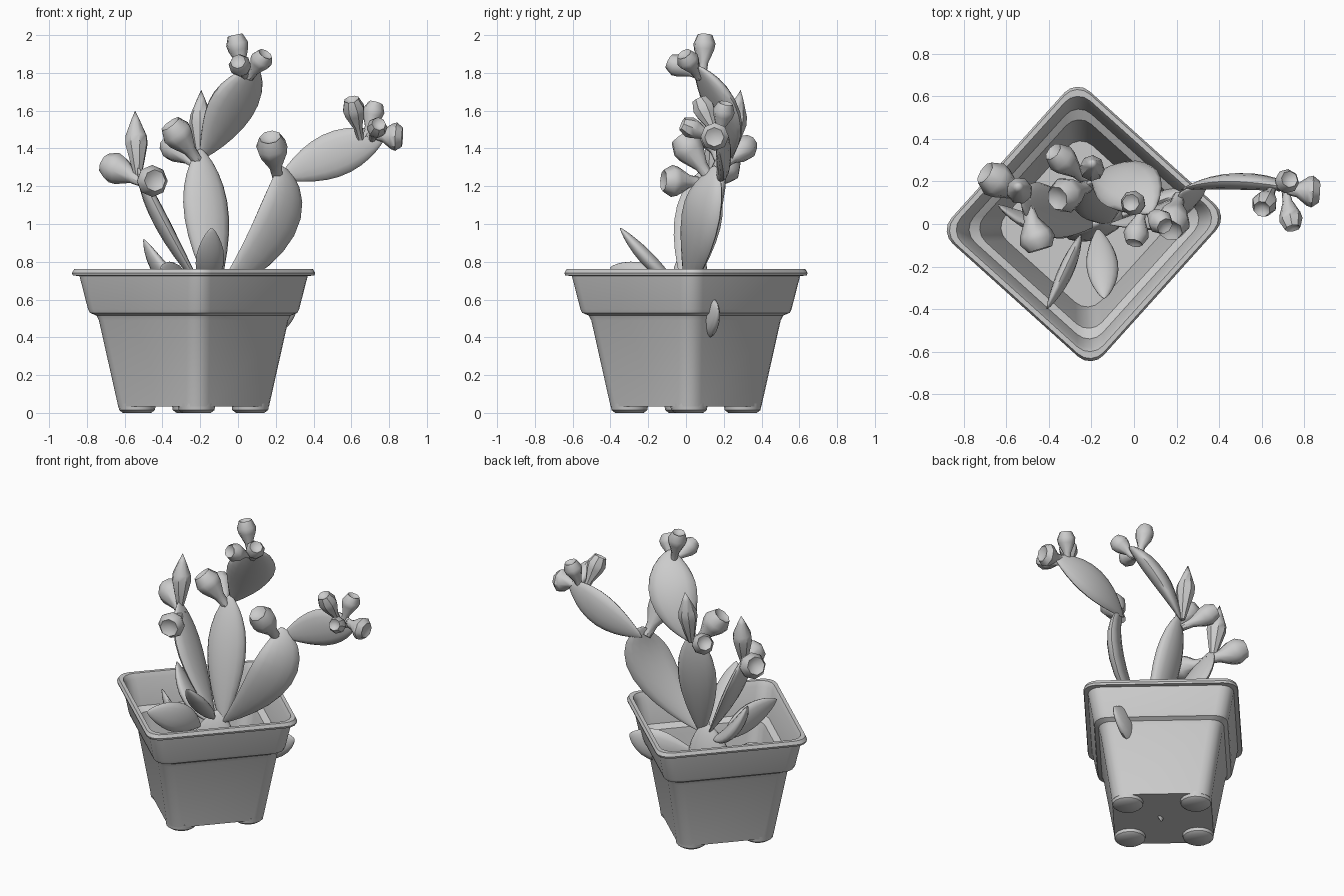
import bpy, bmesh, math
from mathutils import Vector, Matrix

if "Cube" in bpy.data.objects:
    bpy.data.objects.remove(bpy.data.objects["Cube"])

def finish(name, rings, cap0=None, cap1=None, angle=40):
    """Skin closed rings of points into one object; caps are points or None for flat ends."""
    bm = bmesh.new()
    vr = [[bm.verts.new(p) for p in r] for r in rings]
    n = len(vr[0])
    for a, b in zip(vr, vr[1:]):
        for i in range(n):
            j = (i + 1) % n
            bm.faces.new((a[i], a[j], b[j], b[i]))
    for ring, cap in ((vr[0], cap0), (vr[-1], cap1)):
        if cap is None:
            bm.faces.new(ring)
        else:
            c = bm.verts.new(cap)
            for i in range(n):
                bm.faces.new((ring[i], ring[(i + 1) % n], c))
    bmesh.ops.recalc_face_normals(bm, faces=bm.faces)
    me = bpy.data.meshes.new(name)
    bm.to_mesh(me)
    bm.free()
    me.shade_smooth()
    me.set_sharp_from_angle(angle=math.radians(angle))
    ob = bpy.data.objects.new(name, me)
    bpy.context.collection.objects.link(ob)
    return ob

# ---- square pot, turned on its corner ----
CX, ROT = -0.235, math.radians(3)

def square_ring(d, z, r, segs=4):
    """Rounded square whose corner reaches distance d from the centre."""
    pts = []
    for k in range(4):
        base = ROT + k * math.pi / 2
        c = Vector((math.cos(base), math.sin(base), 0)) * (d - r)
        for s in range(segs + 1):
            a = base + math.radians(-45 + 90 * s / segs)
            pts.append(Vector((CX, 0, z)) + c + Vector((math.cos(a), math.sin(a), 0)) * r)
    return pts

pot_profile = [(0.40, 0.035), (0.502, 0.49), (0.515, 0.515), (0.55, 0.53), (0.56, 0.55),
               (0.605, 0.725), (0.64, 0.727), (0.645, 0.74), (0.632, 0.762), (0.60, 0.762),
               (0.58, 0.73), (0.54, 0.555), (0.49, 0.53), (0.478, 0.49), (0.39, 0.06)]
finish("pot", [square_ring(d, z, 0.085) for d, z in pot_profile], angle=35)

for k in range(4):
    a = ROT + k * math.pi / 2
    c = Vector((CX + 0.30 * math.cos(a), 0.30 * math.sin(a), 0))
    rings = [[c + Vector((r * math.cos(t * math.tau / 16), r * math.sin(t * math.tau / 16), z))
              for t in range(16)] for r, z in ((0.075, 0), (0.095, 0.015), (0.1, 0.05))]
    finish(f"pot_foot_{k + 1}", rings)

# ---- cactus pads: flattened, curved, fuller toward the tip ----
def pad(name, a, m, b, width, thick, normal, rows=14, sides=14):
    a, m, b = Vector(a), Vector(m), Vector(b)
    ctrl = 2 * m - (a + b) / 2
    rings = []
    for i in range(1, rows):
        t = (1 - math.cos(math.pi * i / rows)) / 2
        p = a * (1 - t) ** 2 + ctrl * 2 * t * (1 - t) + b * t * t
        tan = ((ctrl - a) * (1 - t) + (b - ctrl) * t).normalized()
        side = tan.cross(Vector(normal)).normalized()
        nrm = side.cross(tan)
        f = math.sin(math.pi * t ** 1.15) ** 0.7
        rings.append([p + side * (math.cos(q) * f * width / 2) + nrm * (math.sin(q) * f * thick / 2)
                      for q in (k * math.tau / sides for k in range(sides))])
    finish(name, rings, a, b, 60)

pad("base_pad", (-.22, 0, .005), (-.19, 0, .36), (-.15, .01, .70), .30, .15, (.3, -.9, 0))
pad("middle_pad", (-.12, 0, .60), (-.165, .11, 1.03), (-.2, .2, 1.40), .25, .11, (.3, -.9, .3))
pad("top_pad", (-.2, .22, 1.34), (-.04, .19, 1.61), (.08, .05, 1.84), .30, .11, (-.44, .76, .48))
pad("right_pad", (-.12, 0, .62), (.20, .07, 1.0), (.22, .15, 1.31), .29, .09, (.67, -.74, 0))
pad("right_upper_pad", (.22, .16, 1.24), (.49, .20, 1.36), (.78, .16, 1.47), .24, .08, (0, -1, 0))
pad("left_pad", (-.17, 0, .62), (-.40, .06, 1.0), (-.53, .12, 1.30), .25, .08, (.85, .1, .43))
pad("low_front_pad", (-.17, -.02, .64), (-.15, -.18, .79), (-.14, -.35, .98), .15, .08, (0, .7, .7))
pad("low_left_pad", (-.20, 0, .60), (-.37, .02, .71), (-.50, .05, .92), .19, .08, (.7, .3, .6))
pad("low_far_left_pad", (-.28, 0, .48), (-.46, .0, .55), (-.64, .09, .68), .16, .06, (.4, .8, .3))
pad("low_front_left_pad", (-.25, -.05, .58), (-.31, -.2, .68), (-.41, -.40, .77), .19, .07, (.85, -.4, .1))
pad("low_right_pad", (-.10, .02, .48), (.12, .11, .50), (.31, .17, .56), .22, .08, (-.35, .9, 0))

# ---- flared buds with a dished top, and pointed buds ----
FLARED = [(0, .32), (.3, .42), (.62, .9), (.78, 1.0), (1.0, .68), (.96, .5)]
POINTED = [(0, .3), (.2, .6), (.5, 1.0), (.62, .95), (.85, .4)]

def bud(name, a, b, r, pointed=False, sides=8):
    a, b = Vector(a), Vector(b)
    axis = b - a
    q = axis.to_track_quat('Z', 'Y')
    rings = [[a + axis * t + q @ Vector((math.cos(k * math.tau / sides), math.sin(k * math.tau / sides), 0)) * (r * f)
              for k in range(sides)] for t, f in (POINTED if pointed else FLARED)]
    finish(name, rings, a, b if pointed else a + axis * .9, 42)

buds = {
    "top_bud": [((.03, .09, 1.79), (-.015, .10, 2.0), .06),
                ((.04, .08, 1.78), (0, -.09, 1.86), .06),
                ((.06, .07, 1.77), (.145, -.01, 1.90), .06)],
    "right_bud": [((.21, .13, 1.24), (.17, -.03, 1.46), .085),
                  ((.65, .17, 1.45), (.60, .07, 1.66), .06),
                  ((.68, .17, 1.46), (.73, .21, 1.64), .058),
                  ((.71, .16, 1.45), (.745, -.02, 1.53), .055),
                  ((.72, .16, 1.47), (.87, .15, 1.46), .075)],
    "middle_bud": [((-.21, .18, 1.33), (-.36, .12, 1.53), .085),
                   ((-.22, .20, 1.31), (-.38, .34, 1.43), .07)],
    "left_bud": [((-.50, .11, 1.22), (-.70, .24, 1.32), .085),
                 ((-.50, .08, 1.22), (-.44, -.12, 1.23), .085)],
}
for name, items in buds.items():
    for i, (a, b, r) in enumerate(items):
        bud(f"{name}_{i + 1}", a, b, r)
bud("middle_pointed_bud", (-.2, .23, 1.35), (-.195, .29, 1.71), .06, True)
bud("left_pointed_bud", (-.53, .13, 1.25), (-.545, .18, 1.60), .062, True)
